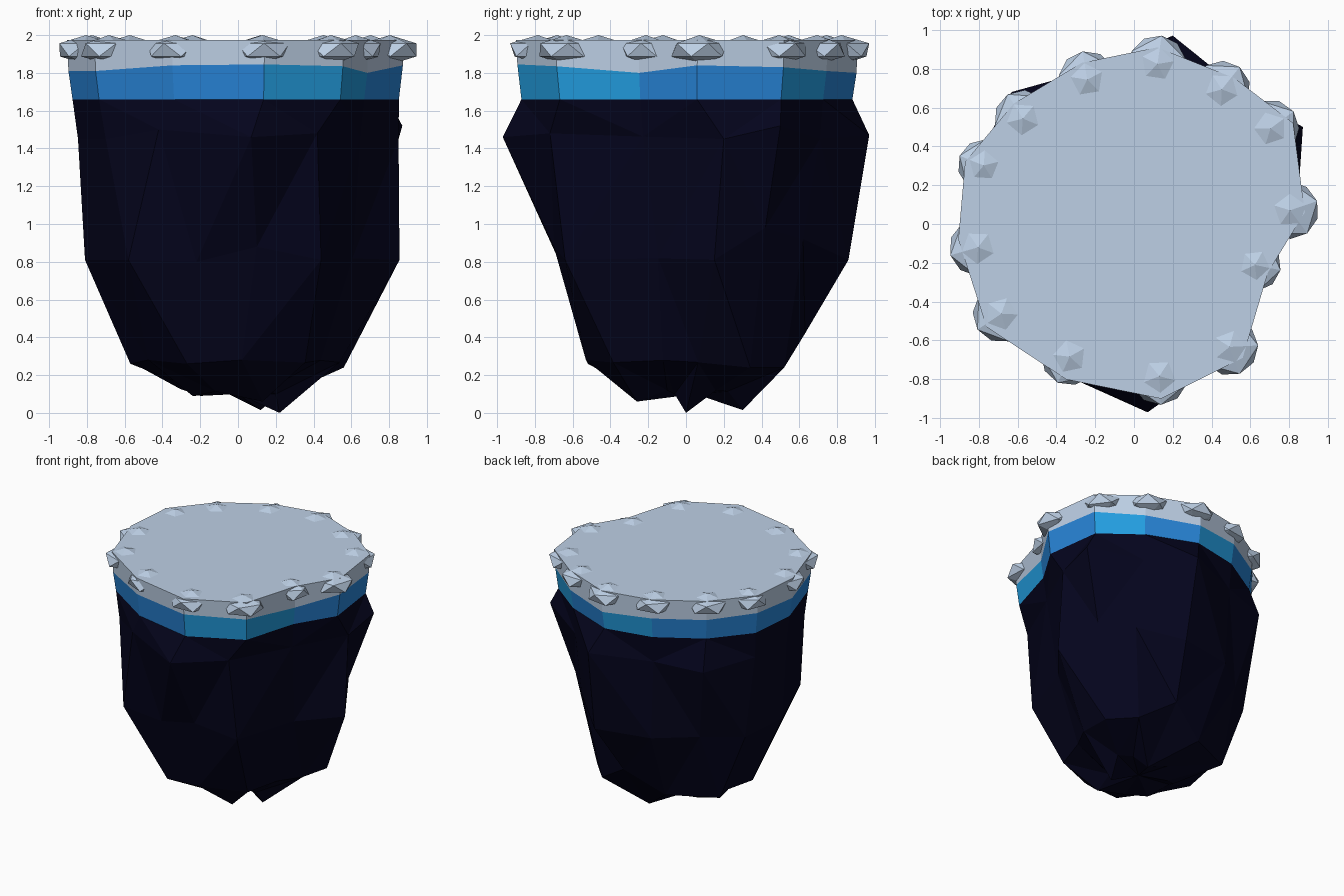
import bpy, bmesh, math, random
from mathutils import Vector

if "Cube" in bpy.data.objects:
    bpy.data.objects.remove(bpy.data.objects["Cube"])

random.seed(4)


def material(name, rgb):
    m = bpy.data.materials.new(name)
    m.diffuse_color = (*rgb, 1)
    m.use_nodes = True
    m.node_tree.nodes["Principled BSDF"].inputs["Base Color"].default_value = m.diffuse_color
    return m


snow = material("pale_grey_blue", (0.51, 0.63, 0.79))
blue = material("blue", (0.021, 0.235, 0.69))
cyan = material("cyan_blue", (0.017, 0.345, 0.76))
dark = material("dark_navy", (0.0013, 0.0013, 0.012))

# Irregular plan outline, counter-clockwise from the front
OUTLINE = [(0.14, -0.90), (0.56, -0.69), (0.69, -0.25), (0.88, 0.06), (0.82, 0.52),
           (0.52, 0.75), (0.12, 0.91), (-0.27, 0.83), (-0.62, 0.62), (-0.87, 0.32),
           (-0.905, -0.08), (-0.76, -0.53), (-0.35, -0.80)]
RIM_Z = [1.845, 1.835, 1.80, 1.84, 1.83, 1.81, 1.80, 1.82, 1.82, 1.83, 1.81, 1.81, 1.84]
N = len(OUTLINE)
GROUND_Z, TOP_Z = 1.66, 1.975


def ring(scale_x, scale_y, z, shift_y=0.0, jitter=0.0, fixed=None):
    """Scaled outline at a height, with small noise and hand-placed corners."""
    pts = []
    for i, (x, y) in enumerate(OUTLINE):
        j = [random.uniform(-jitter, jitter) for _ in range(3)]
        p = (x * scale_x + j[0], y * scale_y + shift_y + j[1], z + j[2])
        pts.append(Vector((fixed or {}).get(i, p)))
    return pts


def loft(name, rings, mats, cap_top=True, bottom=None, face_mat=None, triangulate=False):
    """Skin a stack of rings from top to bottom."""
    bm = bmesh.new()
    vs = [[bm.verts.new(p) for p in r] for r in rings]
    for a, b in zip(vs, vs[1:]):
        for i in range(N):
            k = (i + 1) % N
            f = bm.faces.new((a[i], b[i], b[k], a[k]))
            f.material_index = face_mat(i) if face_mat else 0
    if cap_top:
        bm.faces.new(vs[0])
    if bottom:
        c = bm.verts.new(bottom)
        for i in range(N):
            bm.faces.new((vs[-1][(i + 1) % N], vs[-1][i], c))
    if triangulate:
        bmesh.ops.triangulate(bm, faces=[f for f in bm.faces if len(f.verts) == 4])
    bmesh.ops.recalc_face_normals(bm, faces=bm.faces)
    me = bpy.data.meshes.new(name)
    bm.to_mesh(me)
    bm.free()
    for m in mats:
        me.materials.append(m)
    ob = bpy.data.objects.new(name, me)
    bpy.context.collection.objects.link(ob)
    return ob


# Shared rings where the layers meet
top = ring(1.0, 1.0, TOP_Z)
rim = [Vector((x * 0.992, y * 0.992, z)) for (x, y), z in zip(OUTLINE, RIM_Z)]
shoulder = ring(0.968, 0.968, GROUND_Z)

# Flat cap and the two-tone band under it
loft("top_cap", [top, rim], [snow])
CYAN_SIDES = {0, 1, 4, 6}
loft("blue_band", [rim, shoulder], [blue, cyan], cap_top=False,
     face_mat=lambda i: int(i in CYAN_SIDES))

# Tapering rock body with bulges and a jagged underside
bulge = ring(0.94, 0.95, 1.46, 0, 0.01, {
    0: (0.07, -0.97, 1.46), 1: (0.42, -0.72, 1.48), 3: (0.85, 0.20, 1.45),
    4: (0.87, 0.50, 1.52), 6: (0.20, 0.97, 1.47), 8: (-0.63, 0.68, 1.42),
    11: (-0.70, -0.52, 1.45), 12: (-0.42, -0.75, 1.50)})
waist = ring(0.88, 0.85, 0.81, 0.07, 0.01, {
    0: (0.10, -0.70, 0.88), 1: (0.44, -0.64, 0.81), 3: (0.855, 0.15, 0.81),
    4: (0.70, 0.42, 0.98), 5: (0.50, 0.62, 0.92), 6: (0.22, 0.86, 0.81),
    8: (-0.51, 0.55, 0.82), 10: (-0.81, -0.08, 0.81),
    11: (-0.58, -0.64, 0.81), 12: (-0.22, -0.67, 0.80)})
lower = ring(0.62, 0.60, 0.275, 0.02, 0.01, {
    0: (0.02, -0.53, 0.28), 4: (0.56, 0.34, 0.24), 5: (0.39, 0.52, 0.24),
    6: (0.12, 0.63, 0.42), 7: (-0.18, 0.52, 0.25),
    8: (-0.55, 0.35, 0.26), 10: (-0.57, -0.04, 0.26), 12: (-0.27, -0.52, 0.26)})
tips = ring(0.36, 0.30, 0.12, 0, 0.01, {
    0: (0.13, -0.26, 0.06), 1: (0.15, -0.10, 0.12), 2: (0.20, -0.06, 0.10),
    3: (0.22, 0.0, 0.0), 6: (0.12, 0.30, 0.015), 8: (-0.20, 0.14, 0.09),
    10: (-0.34, 0.0, 0.17), 11: (-0.24, -0.13, 0.09)})
loft("rock_body", [shoulder, bulge, waist, lower, tips], [dark], cap_top=False,
     bottom=(0, 0.05, 0.10), triangulate=True)

# Faceted stones set into the rim
STONES = [(0.12, 0.82), (0.45, 0.69), (0.70, 0.49), (0.80, 0.07), (0.62, -0.21),
          (0.49, -0.63), (0.13, -0.78), (-0.33, -0.68), (-0.68, -0.46),
          (-0.80, -0.12), (-0.77, 0.30), (-0.57, 0.54), (-0.24, 0.74)]
for n, (x, y) in enumerate(STONES):
    size = 0.15 if n in (4, 10) else 0.165
    turn = math.atan2(y, x) + random.uniform(-0.3, 0.3)
    bpy.ops.mesh.primitive_ico_sphere_add(
        subdivisions=1, radius=1, location=(x * 1.005, y * 1.005, 1.922),
        rotation=(0, 0, turn))
    ob = bpy.context.object
    ob.name = f"rim_stone_{n + 1}"
    ob.scale = (size, size, 0.078)
    ob.data.materials.append(snow)
